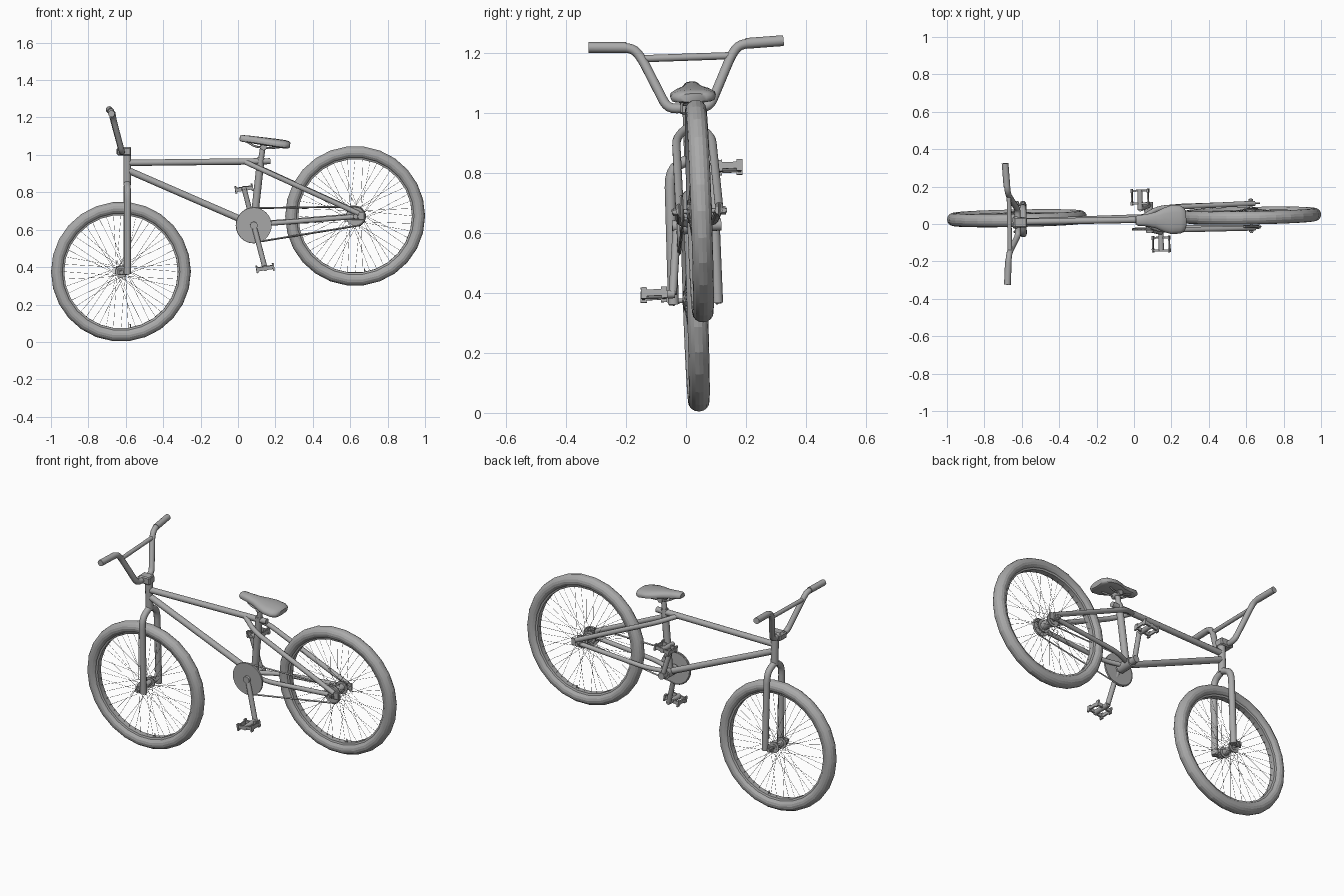
import bpy, bmesh, math
from mathutils import Matrix, Vector

cube = bpy.data.objects.get("Cube")
if cube:
    bpy.data.objects.remove(cube, do_unlink=True)

grey = bpy.data.materials.new("plain grey")
grey.use_nodes = True
tone = (0.4, 0.4, 0.4, 1)
grey.diffuse_color = tone
grey.node_tree.nodes["Principled BSDF"].inputs["Base Color"].default_value = tone

# Slight lean and turn of the whole bike
LEAN = (Matrix.Translation((0, 0.056, 0)) @ Matrix.Rotation(math.radians(1.1), 4, 'Z')
        @ Matrix.Rotation(math.radians(2), 4, 'X'))
FRONT = Vector((-0.626, 0, 0.376))
REAR = Vector((0.626, 0, 0.674))
CRANK = Vector((0.083, 0, 0.626))


def finish(name, mesh, smooth=50):
    ob = bpy.data.objects.new(name, mesh)
    bpy.context.collection.objects.link(ob)
    mesh.materials.clear()
    mesh.materials.append(grey)
    mesh.transform(LEAN)
    if smooth:
        bpy.ops.object.select_all(action='DESELECT')
        ob.select_set(True)
        bpy.context.view_layer.objects.active = ob
        bpy.ops.object.shade_smooth_by_angle(angle=math.radians(smooth))
    return ob


def rounded(points, size):
    """Replace inner corners of a path with short arcs."""
    pts = [Vector(p) for p in points]
    out = [pts[0]]
    for a, b, c in zip(pts, pts[1:], pts[2:]):
        p = b + (a - b).normalized() * min(size, (a - b).length * 0.45)
        q = b + (c - b).normalized() * min(size, (c - b).length * 0.45)
        for i in range(5):
            t = i / 4
            out.append(p * (1 - t) ** 2 + b * 2 * t * (1 - t) + q * t * t)
    return out + [pts[-1]]


def tube(name, paths, radius, bend=0, closed=False, res=4):
    """Sweep a round section along one or more paths."""
    cu = bpy.data.curves.new(name, 'CURVE')
    cu.dimensions = '3D'
    cu.bevel_depth = radius
    cu.bevel_resolution = res
    cu.use_fill_caps = True
    for path in paths:
        pts = rounded(path, bend) if bend else path
        sp = cu.splines.new('POLY')
        sp.points.add(len(pts) - 1)
        for sp_pt, p in zip(sp.points, pts):
            sp_pt.co = (*p, 1)
        sp.use_cyclic_u = closed
    tmp = bpy.data.objects.new(name + "_path", cu)
    bpy.context.collection.objects.link(tmp)
    bpy.context.view_layer.update()
    mesh = bpy.data.meshes.new_from_object(tmp.evaluated_get(bpy.context.evaluated_depsgraph_get()))
    bpy.data.objects.remove(tmp)
    return finish(name, mesh)


def both(points):
    """A path and its mirror image across the bike."""
    return [[(x, s * y, z) for x, y, z in points] for s in (-1, 1)]


def rod(name, centre, radius, y0, y1, sides=16):
    """Cylinder lying across the bike."""
    bm = bmesh.new()
    m = (Matrix.Translation((centre[0], (y0 + y1) / 2, centre[2]))
         @ Matrix.Rotation(math.pi / 2, 4, 'X'))
    bmesh.ops.create_cone(bm, cap_ends=True, segments=sides, radius1=radius, radius2=radius,
                          depth=y1 - y0, matrix=m)
    mesh = bpy.data.meshes.new(name)
    bm.to_mesh(mesh)
    return finish(name, mesh)


def boxes(name, items, base=Matrix(), bevel=0.0):
    """Several boxes, each given as centre and size, in one mesh."""
    bm = bmesh.new()
    for centre, size in items:
        bmesh.ops.create_cube(bm, size=1, matrix=base @ Matrix.Translation(centre)
                              @ Matrix.Diagonal((*size, 1)))
    if bevel:
        bmesh.ops.bevel(bm, geom=bm.edges[:], offset=bevel, segments=1, affect='EDGES')
    mesh = bpy.data.meshes.new(name)
    bm.to_mesh(mesh)
    return finish(name, mesh, 0)


def lathe(name, centre, profile, steps, smooth):
    """Spin a closed (radius, y) profile around the axle."""
    bm = bmesh.new()
    rings = []
    for i in range(steps):
        a = math.tau * i / steps
        rings.append([bm.verts.new(on_circle(centre, r, a, y)) for r, y in profile])
    n = len(profile)
    for i in range(steps):
        a, b = rings[i], rings[(i + 1) % steps]
        for j in range(n):
            k = (j + 1) % n
            bm.faces.new((a[j], a[k], b[k], b[j]))
    bmesh.ops.recalc_face_normals(bm, faces=bm.faces[:])
    mesh = bpy.data.meshes.new(name)
    bm.to_mesh(mesh)
    return finish(name, mesh, smooth)


def on_circle(c, r, a, y):
    return Vector((c.x + r * math.cos(a), y, c.z + r * math.sin(a)))


# Wheels: tyre, rim, hub, spokes and valve
for label, c, hub in (("front", FRONT, 0.018), ("rear", REAR, 0.024)):
    section = [(0.341 + 0.033 * math.cos(math.tau * i / 16), 0.035 * math.sin(math.tau * i / 16))
               for i in range(16)]
    lathe(label + "_tyre", c, section, 26, 12)
    lathe(label + "_rim", c, [(0.304, -0.016), (0.322, -0.022), (0.322, 0.022), (0.304, 0.016)], 26, 20)
    rod(label + "_hub", c, hub, -0.042, 0.042)
    for s in (-1, 1):
        rod(label + "_hub_flange", c, hub + 0.014, s * 0.036 - 0.003, s * 0.036 + 0.003)
        rod(label + "_axle_nut", c, 0.014, s * 0.08 - 0.008, s * 0.08 + 0.008, 6)
    rod(label + "_axle", c, 0.008, -0.092, 0.092, 10)
    spokes = []
    for i in range(48):
        a = math.tau * i / 48
        twist = 0.9 if i % 4 < 2 else -0.9
        spokes.append([on_circle(c, hub + 0.01, a + twist, 0.036 * (-1) ** i), on_circle(c, 0.308, a, 0)])
    tube(label + "_spokes", spokes, 0.0008, res=0)
    a = math.radians(-80)
    tube(label + "_valve", [[on_circle(c, 0.285, a, 0), on_circle(c, 0.31, a, 0)]], 0.003)

# Main frame tubes
tube("head_tube", [[(-0.593, 0, 0.84), (-0.593, 0, 1.0)]], 0.021)
tube("top_tube", [[(-0.593, 0, 0.958), (0.115, 0, 0.966)]], 0.017)
tube("down_tube", [[(-0.593, 0, 0.92), CRANK]], 0.018)
tube("seat_tube", [[CRANK, (0.122, 0, 0.985)]], 0.02)
tube("seat_post", [[(0.12, 0, 0.96), (0.135, 0, 1.06)]], 0.015)
tube("seat_clamp", [[(0.1, 0, 0.965), (0.172, 0, 0.967)]], 0.016)
rod("bottom_bracket", CRANK, 0.028, -0.045, 0.045)

# Rear triangle, bowed around the tyre
tube("seat_stays", both([(0.04, 0.008, 0.962), (0.13, 0.06, 0.922), (0.645, 0.066, 0.688)]), 0.014, 0.06)
tube("chain_stays", both([(0.083, 0.015, 0.63), (0.2, 0.056, 0.638), (0.645, 0.064, 0.674)]), 0.013, 0.06)
boxes("rear_dropouts", [((0.64, s * 0.066, 0.676), (0.07, 0.008, 0.045)) for s in (-1, 1)], bevel=0.003)

# Fork
tube("fork", both([(-0.593, 0, 0.85), (-0.593, 0.071, 0.815), (-0.593, 0.074, 0.365)]), 0.018, 0.06)
boxes("front_dropouts", [((-0.618, s * 0.072, 0.378), (0.055, 0.01, 0.036)) for s in (-1, 1)], bevel=0.003)

# Stem and handlebar
tube("steerer", [[(-0.593, 0, 0.99), (-0.593, 0, 1.04)]], 0.02)
boxes("stem", [((-0.607, 0, 1.02), (0.07, 0.055, 0.045)), ((-0.633, 0, 1.018), (0.032, 0.065, 0.038))], bevel=0.006)
half = [(-0.622, 0.07, 1.018), (-0.668, 0.15, 1.19), (-0.674, 0.178, 1.225), (-0.684, 0.322, 1.232)]
left = [(x, -y, z) for x, y, z in reversed(half)]
tube("handlebar", [left + half], 0.016, 0.03)
tube("handlebar_crossbar", [[(-0.667, -0.145, 1.188), (-0.667, 0.145, 1.188)]], 0.012)
tube("grips", both([(-0.6765, 0.2, 1.227), (-0.684, 0.325, 1.232)]), 0.018)

# Saddle lofted from squarish ovals: position along, half width, half thickness
bm = bmesh.new()
loops = []
tilt = Matrix.Translation((0.143, 0, 1.07)) @ Matrix.Rotation(math.radians(8), 4, 'Y')
for x, w, t in ((-0.136, 0.02, 0.014), (-0.125, 0.028, 0.02), (-0.08, 0.032, 0.022), (-0.03, 0.043, 0.023),
                (0.015, 0.064, 0.024), (0.055, 0.077, 0.025), (0.105, 0.075, 0.025), (0.126, 0.062, 0.022),
                (0.135, 0.045, 0.016)):
    ring = []
    for i in range(16):
        a = math.tau * i / 16
        cs, sn = math.cos(a), math.sin(a)
        y = w * math.copysign(abs(cs) ** 0.7, cs)
        z = t * (sn if sn > 0 else -0.8 * abs(sn) ** 0.5)
        ring.append(bm.verts.new(tilt @ Vector((x, y, z))))
    loops.append(ring)
for a, b in zip(loops, loops[1:]):
    for j in range(16):
        k = (j + 1) % 16
        bm.faces.new((a[j], a[k], b[k], b[j]))
bm.faces.new(loops[0])
bm.faces.new(loops[-1])
bmesh.ops.recalc_face_normals(bm, faces=bm.faces[:])
saddle = bpy.data.meshes.new("saddle")
bm.to_mesh(saddle)
finish("saddle", saddle, 40)
tube("saddle_rails", both([(0.04, 0.012, 1.075), (0.09, 0.022, 1.045), (0.17, 0.022, 1.036), (0.24, 0.04, 1.045)]), 0.005, 0.02)
rod("saddle_clamp", (0.135, 0, 1.042), 0.016, -0.032, 0.032)

# Chainwheel, sprocket and chain
rod("chainwheel", CRANK, 0.095, -0.068, -0.058, 32)
rod("sprocket", REAR, 0.05, -0.061, -0.053, 20)
loop = [on_circle(CRANK, 0.092, math.radians(90 + 15 * i), -0.061) for i in range(13)]
loop += [on_circle(REAR, 0.052, math.radians(-90 + 20 * i), -0.059) for i in range(10)]
tube("chain", [loop], 0.005, closed=True, res=0)

# Cranks and caged pedals
for label, side, end, reach in (("right", -1, Vector((0.142, 0, 0.4)), 0.152),
                                ("left", 1, Vector((0.034, 0, 0.816)), 0.116)):
    inner, outer = Vector((0, side * 0.066, 0)), Vector((0, side * (reach - 0.063), 0))
    tube(label + "_crank", [[CRANK + inner, end + outer]], 0.014)
    rod(label + "_crank_boss", CRANK, 0.02, *sorted((side * 0.04, side * 0.082)))
    pedal = end + Vector((0, side * reach, 0))
    base = Matrix.Translation(pedal) @ Matrix.Rotation(math.radians(-9), 4, 'Y')
    cage = [((s * 0.044, 0, 0), (0.007, 0.085, 0.022)) for s in (-1, 1)]
    cage += [((s * 0.044, t * 0.034, 0), (0.009, 0.02, 0.038)) for s in (-1, 1) for t in (-1, 1)]
    cage += [((0, t * 0.034, 0), (0.09, 0.01, 0.02)) for t in (-1, 1)]
    boxes(label + "_pedal_cage", cage, base)
    rod(label + "_pedal_spindle", pedal, 0.014, *sorted((side * (reach - 0.07), side * (reach + 0.04))))
